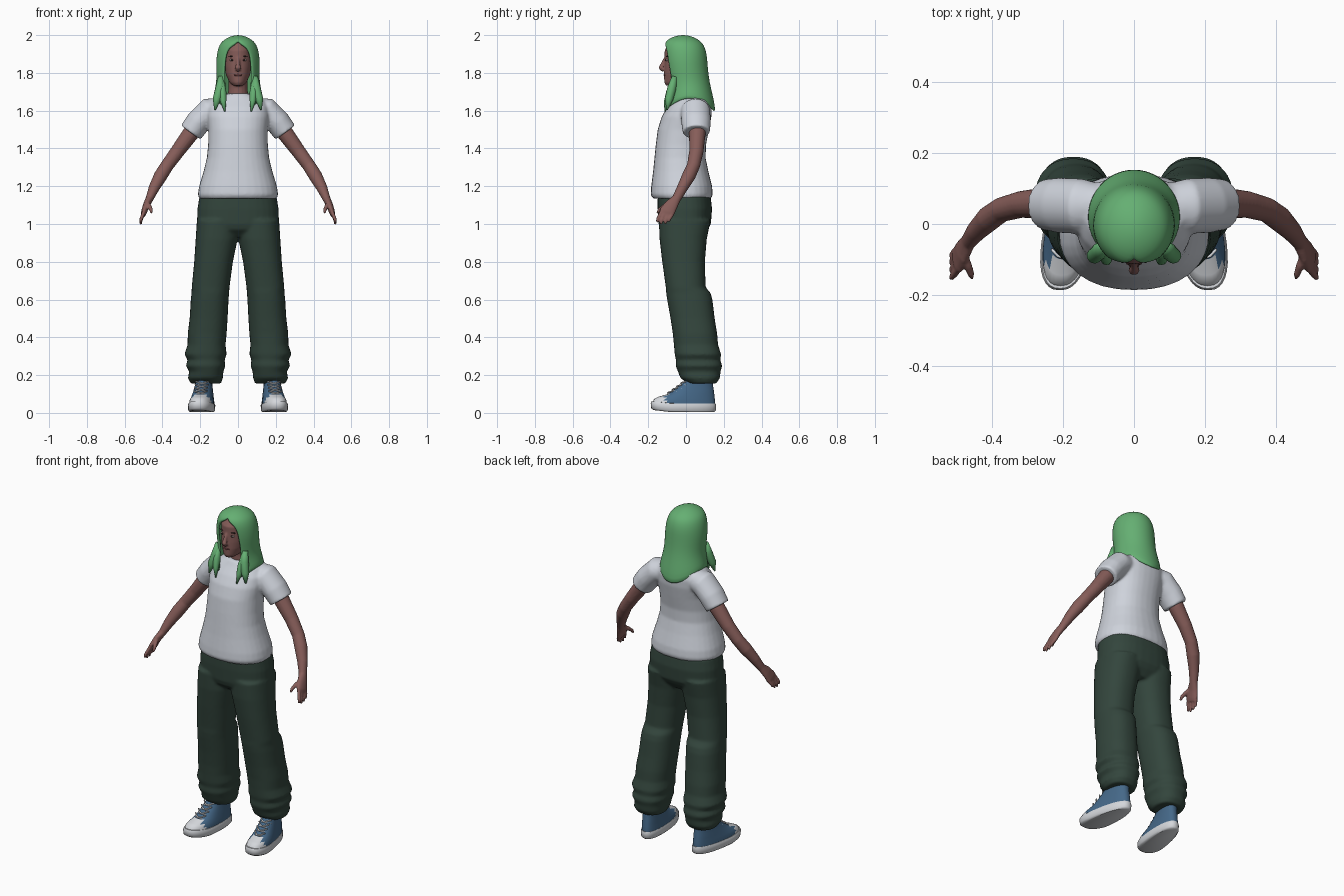
import bpy, bmesh, math
from mathutils import Vector

if "Cube" in bpy.data.objects:
    bpy.data.objects.remove(bpy.data.objects["Cube"])


def material(name, *rgb):
    m = bpy.data.materials.new(name)
    m.use_nodes = True
    m.diffuse_color = (*rgb, 1)
    bsdf = m.node_tree.nodes["Principled BSDF"]
    bsdf.inputs["Base Color"].default_value = (*rgb, 1)
    bsdf.inputs["Roughness"].default_value = 0.8
    return m


HAIR = material("green hair", 0.13, 0.43, 0.17)
SKIN = material("brown skin", 0.24, 0.11, 0.10)
SHIRT = material("pale grey cotton", 0.62, 0.65, 0.71)
CLOTH = material("dark green cloth", 0.033, 0.06, 0.046)
CANVAS = material("blue canvas", 0.06, 0.14, 0.25)
RUBBER = material("white rubber", 0.66, 0.68, 0.71)
EYE = material("eye white", 0.5, 0.42, 0.4)
DARK = material("dark brown", 0.04, 0.022, 0.02)
LIP = material("lip brown", 0.17, 0.06, 0.06)


def ring(x0, x1, y0, y1, z, n=32, p=2.0):
    """Horizontal superellipse filling a box."""
    pts = []
    for i in range(n):
        a = math.tau * i / n
        c, s = math.cos(a), math.sin(a)
        pts.append(Vector(((x0 + x1) / 2 + (x1 - x0) / 2 * math.copysign(abs(c) ** (2 / p), c),
                           (y0 + y1) / 2 + (y1 - y0) / 2 * math.copysign(abs(s) ** (2 / p), s), z)))
    return pts


def loft(bm, rings, closed=True):
    rows = [[bm.verts.new(p) for p in r] for r in rings]
    n = len(rows[0])
    for a, b in zip(rows, rows[1:]):
        for i in range(n if closed else n - 1):
            j = (i + 1) % n
            bm.faces.new((a[i], a[j], b[j], b[i]))
    if closed:
        bm.faces.new(rows[0])
        bm.faces.new(rows[-1])


def tube(bm, stations, side=1, n=16):
    """Tube through (x, y, z, radius, radius along y)."""
    pts = [Vector((s[0] * side, s[1], s[2])) for s in stations]
    rings = []
    for i, p in enumerate(pts):
        t = (pts[min(i + 1, len(pts) - 1)] - pts[max(i - 1, 0)]).normalized()
        u = t.cross(Vector((0, 1, 0))).normalized()
        v = t.cross(u)
        ru, rv = stations[i][3], stations[i][-1]
        rings.append([p + u * ru * math.cos(math.tau * k / n) + v * rv * math.sin(math.tau * k / n)
                      for k in range(n)])
    loft(bm, rings)


def ball(bm, centre, size):
    made = bmesh.ops.create_uvsphere(bm, u_segments=20, v_segments=12, radius=1)["verts"]
    for v in made:
        v.co = Vector(c + s * k for c, s, k in zip(centre, size, v.co))


def finish(bm, name, *mats, voxel=0, smooth=4, angle=180):
    bmesh.ops.recalc_face_normals(bm, faces=bm.faces)
    me = bpy.data.meshes.new(name)
    bm.to_mesh(me)
    bm.free()
    for m in mats:
        me.materials.append(m)
    me.shade_smooth()
    if angle < 180:
        me.set_sharp_from_angle(angle=math.radians(angle))
    ob = bpy.data.objects.new(name, me)
    bpy.context.scene.collection.objects.link(ob)
    if voxel:
        r = ob.modifiers.new("fuse", 'REMESH')
        r.mode, r.voxel_size, r.use_smooth_shade = 'VOXEL', voxel, True
        s = ob.modifiers.new("soften", 'SMOOTH')
        s.factor, s.iterations = 0.5, smooth
    return ob


# Trousers: hips and two baggy legs fused together
bm = bmesh.new()
hips = [(.93, .12, -.09, .08), (.97, .20, -.135, .115), (1.0, .217, -.145, .132),
        (1.08, .215, -.15, .138), (1.15, .203, -.15, .13)]
loft(bm, [ring(-w, w, a, b, z, p=2.4) for z, w, a, b in hips])
leg = [(.155, .09, .25, .01, .16), (.185, .08, .265, -.03, .18), (.22, .077, .258, -.043, .183),
       (.25, .066, .277, -.055, .192), (.28, .071, .266, -.053, .182), (.31, .06, .284, -.06, .186),
       (.36, .066, .267, -.064, .17), (.42, .06, .266, -.07, .165), (.5, .055, .256, -.082, .152),
       (.6, .05, .25, -.1, .14), (.635, .047, .246, -.105, .13), (.665, .045, .245, -.107, .104),
       (.8, .027, .232, -.126, .1), (.92, .002, .224, -.14, .11), (1.02, -.005, .218, -.144, .13)]
for s in (1, -1):
    loft(bm, [ring(s * a, s * b, c, d, z, p=2.3) for z, a, b, c, d in leg])
finish(bm, "trousers", CLOTH, voxel=.008)

# Shirt: torso and short sleeves fused together
bm = bmesh.new()
torso = [(1.135, .205, -.175, .133), (1.155, .213, -.187, .142), (1.2, .206, -.184, .138),
         (1.28, .182, -.174, .118), (1.35, .165, -.167, .104), (1.42, .158, -.16, .106),
         (1.5, .157, -.15, .122), (1.57, .165, -.128, .135), (1.62, .162, -.098, .137),
         (1.66, .135, -.065, .127), (1.69, .07, -.045, .09)]
loft(bm, [ring(-w, w, a, b, z, p=2.25) for z, w, a, b in torso])
for s in (1, -1):
    tube(bm, [(.08, .05, 1.61, .06), (.15, .05, 1.6, .07, .078), (.21, .053, 1.54, .067, .078),
              (.25, .055, 1.485, .064, .072)], s, 28)
finish(bm, "shirt", SHIRT, voxel=.008)

# Arms with palms, fingers and thumbs
for s, label in ((1, "left"), (-1, "right")):
    bm = bmesh.new()
    tube(bm, [(.2, .055, 1.56, .044), (.25, .06, 1.48, .044), (.32, .055, 1.385, .038),
              (.375, .04, 1.31, .035), (.41, .015, 1.255, .036), (.445, -.02, 1.19, .029),
              (.468, -.05, 1.135, .021, .024), (.485, -.078, 1.1, .018, .036),
              (.497, -.1, 1.065, .016, .042), (.502, -.106, 1.045, .011, .036)], s)
    for y, length in ((-.134, .85), (-.113, 1.05), (-.091, 1.0), (-.071, .8)):
        tube(bm, [(.496, y + .006, 1.07, .010), (.507, y - .008, 1.04, .010),
                  (.514, y - .016, 1.055 - .035 * length, .009),
                  (.515, y - .02, 1.055 - .055 * length, .006)], s, 10)
    tube(bm, [(.483, -.085, 1.11, .014), (.468, -.12, 1.092, .012), (.46, -.142, 1.075, .010),
              (.458, -.152, 1.056, .006)], s, 10)
    finish(bm, label + "_arm", SKIN, voxel=.005, smooth=3)

# Head, nose and neck
bm = bmesh.new()
skull = [(1.732, .025, -.105, -.03), (1.748, .045, -.115, .03), (1.79, .064, -.116, .06),
         (1.83, .072, -.115, .075), (1.87, .075, -.113, .085), (1.92, .073, -.113, .085),
         (1.955, .055, -.09, .06), (1.975, .02, -.05, .02)]
loft(bm, [ring(-w, w, a, b, z) for z, w, a, b in skull])
tube(bm, [(0, .015, 1.79, .05), (0, .02, 1.72, .05), (0, .03, 1.64, .06)])
tube(bm, [(0, -.106, 1.885, .008), (0, -.122, 1.85, .010), (0, -.133, 1.828, .016, .013),
          (0, -.118, 1.814, .013)])
finish(bm, "head", SKIN, voxel=.005, smooth=3)

# Facial features
for name, mat, (x, y, z), size in (
        ("eye", EYE, (.032, -.1, 1.868), (.014, .008, .006)),
        ("iris", DARK, (.032, -.105, 1.868), (.006, .005, .0055)),
        ("eyebrow", DARK, (.034, -.099, 1.888), (.018, .007, .003))):
    for s, label in ((1, "left_"), (-1, "right_")):
        bm = bmesh.new()
        ball(bm, (s * x, y, z), size)
        finish(bm, label + name, mat)
bm = bmesh.new()
ball(bm, (0, -.111, 1.788), (.022, .008, .006))
finish(bm, "lips", LIP)

# Hair: open-fronted hood, longest at the front and back
bm = bmesh.new()
hood = [(2.0, .012, -.03, .0, 0, 0), (1.992, .045, -.068, .035, 0, 0), (1.975, .075, -.1, .068, 0, 0),
        (1.957, .093, -.116, .088, .012, 0), (1.935, .104, -.123, .1, .05, 0),
        (1.9, .112, -.124, .11, .066, 0), (1.85, .117, -.122, .114, .074, 0),
        (1.78, .114, -.11, .12, .076, 0), (1.74, .117, -.106, .132, .074, .02),
        (1.7, .126, -.112, .148, .07, .045), (1.665, .134, -.118, .158, .07, .07)]
rows = []
for z, w, front, back, gap, drop in hood:
    start = math.asin(gap / w)
    row = []
    for i in range(33):
        a = start + (math.tau - 2 * start) * i / 32
        row.append(Vector((w * math.sin(a), (front + back) / 2 - (back - front) / 2 * math.cos(a),
                           z - drop * math.cos(a) ** 2)))
    rows.append(row)
loft(bm, rows, closed=False)
bm.faces.new([bm.verts[:][i] for i in range(32)])
bmesh.ops.remove_doubles(bm, verts=bm.verts, dist=.0005)
hair = finish(bm, "hair", HAIR)
sol = hair.modifiers.new("thickness", 'SOLIDIFY')
sol.thickness, sol.offset = .016, -1
hair.modifiers.new("rounding", 'SUBSURF').levels = 1
hair.modifiers["rounding"].render_levels = 1

# Loose locks in front of the shoulders
for s, label in ((1, "left"), (-1, "right")):
    bm = bmesh.new()
    tube(bm, [(.09, -.06, 1.78, .015), (.095, -.075, 1.72, .024), (.112, -.09, 1.66, .022),
              (.122, -.1, 1.605, .004)], s)
    tube(bm, [(.085, -.065, 1.76, .012), (.082, -.085, 1.7, .02), (.078, -.1, 1.65, .016),
              (.07, -.112, 1.595, .003)], s)
    finish(bm, label + "_hair_locks", HAIR)

# Shoes: splayed, wider at the toes, toes slightly raised
def foot_ring(s, w, y0, y1, z, n=36):
    pts = ring(-w, w, y0, y1, z, n, 2.4)
    for p in pts:
        p.x = s * (.187 + p.x * (1 - .9 * p.y) - .12 * p.y)
        p.z += .12 * max(0, -p.y - .08)
    return pts


for s, label in ((1, "left"), (-1, "right")):
    bm = bmesh.new()
    loft(bm, [foot_ring(s, *r) for r in ((.058, -.172, .148, .004), (.065, -.184, .158, .012),
                                         (.066, -.187, .16, .04), (.062, -.182, .157, .05))])
    finish(bm, label + "_sole", RUBBER, angle=50)

    bm = bmesh.new()
    loft(bm, [foot_ring(s, *r) for r in ((.061, -.178, .154, .04), (.06, -.17, .154, .062),
                                         (.057, -.145, .152, .078), (.054, -.1, .15, .096),
                                         (.05, -.066, .147, .12), (.047, -.04, .144, .14),
                                         (.045, -.012, .142, .165), (.045, .0, .14, .19))])
    for f in bm.faces:
        f.material_index = int(f.calc_center_median().y < -.105)
    finish(bm, label + "_shoe_upper", CANVAS, RUBBER, angle=60)

    # Crossed laces up the front
    bm = bmesh.new()
    for y, z in ((-.094, .105), (-.07, .122), (-.046, .139), (-.024, .156)):
        for tilt in (1, -1):
            line = []
            for k in (-1, -.5, 0, .5, 1):
                line.append((.187 - .12 * y + .034 * k, y + .026 * k * k - .003, z + .01 * tilt * k, .004))
            tube(bm, line, s, 8)
    finish(bm, label + "_laces", RUBBER)
